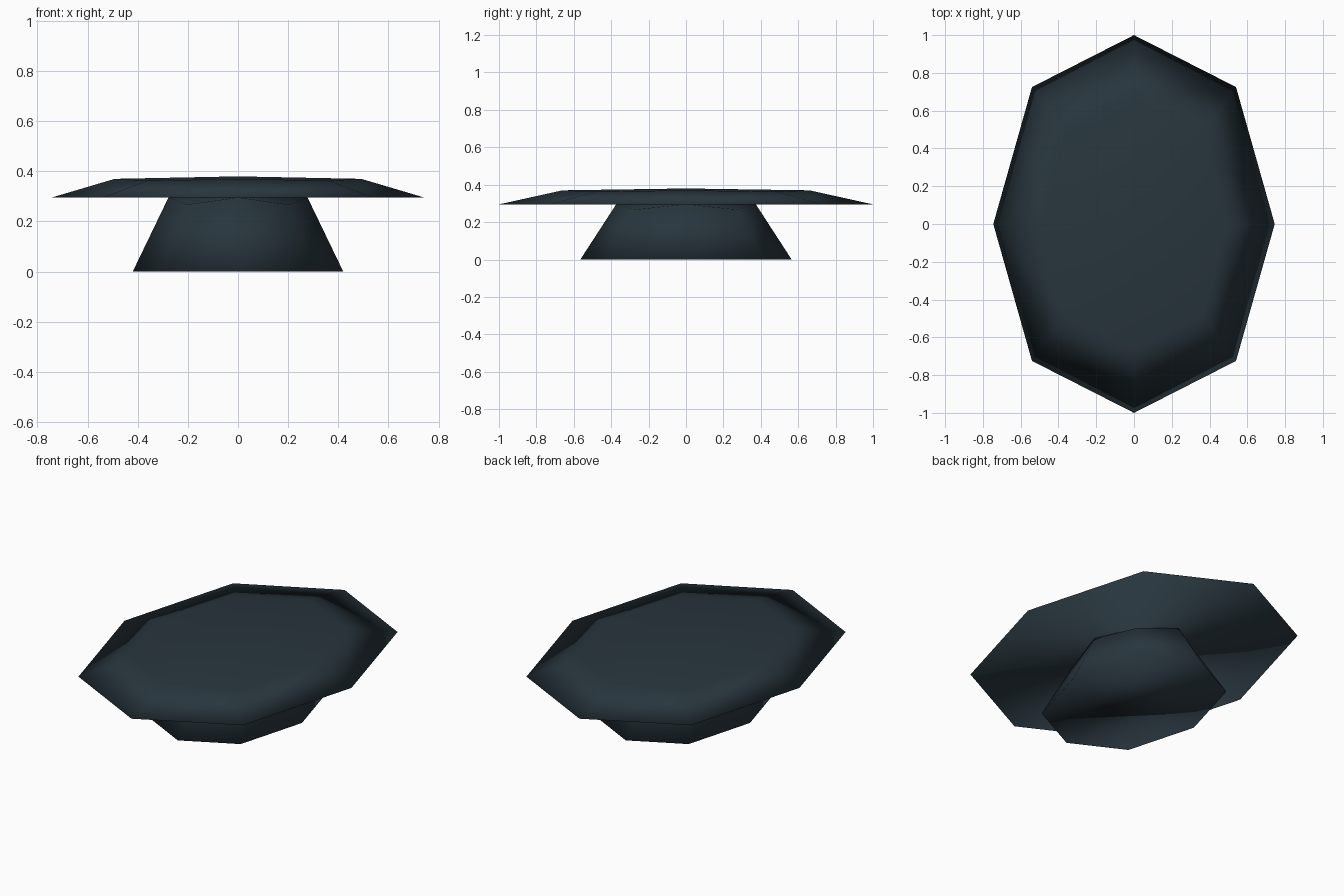
import bpy, bmesh

if "Cube" in bpy.data.objects:
    bpy.data.objects.remove(bpy.data.objects["Cube"])

mat = bpy.data.materials.new("dark_slate")
mat.diffuse_color = (0.021, 0.036, 0.047, 1)
mat.use_nodes = True
mat.node_tree.nodes["Principled BSDF"].inputs["Base Color"].default_value = mat.diffuse_color

# Unit directions of an eight-sided ring: points on the axes, then the corners
DIRS = [(1, 0), (1, 1), (0, 1), (-1, 1), (-1, 0), (-1, -1), (0, -1), (1, -1)]


def ring(bm, rx, ry, corner, z_axis, z_corner):
    """Eight vertices; corner points are pulled in by the corner factor."""
    verts = []
    for x, y in DIRS:
        is_corner = x != 0 and y != 0
        f = corner if is_corner else 1.0
        verts.append(bm.verts.new((x * rx * f, y * ry * f,
                                   z_corner if is_corner else z_axis)))
    return verts


def faceted_dome(name, rx, ry, z0, z_axis, z_corner, z_top):
    """Closed, flat-bottomed dome with one inner ring and an apex."""
    bm = bmesh.new()
    low = ring(bm, rx, ry, 0.725, z0, z0)
    high = ring(bm, rx * 0.66, ry * 0.66, 0.735, z_axis, z_corner)
    apex = bm.verts.new((0, 0, z_top))
    for i in range(8):
        j = (i + 1) % 8
        bm.faces.new((low[i], low[j], high[j], high[i]))
        bm.faces.new((high[i], high[j], apex))
    bm.faces.new(low[::-1])
    bmesh.ops.recalc_face_normals(bm, faces=bm.faces)
    for f in bm.faces:
        f.smooth = True
    mesh = bpy.data.meshes.new(name)
    bm.to_mesh(mesh)
    bm.free()
    mesh.materials.append(mat)
    obj = bpy.data.objects.new(name, mesh)
    bpy.context.collection.objects.link(obj)
    return obj


# Wide overhanging slab
faceted_dome("top_slab", 0.745, 1.0, 0.295, 0.37, 0.363, 0.38)
# Narrow pedestal, its apex hidden inside the slab
faceted_dome("pedestal", 0.42, 0.565, 0.0, 0.296, 0.267, 0.33)
